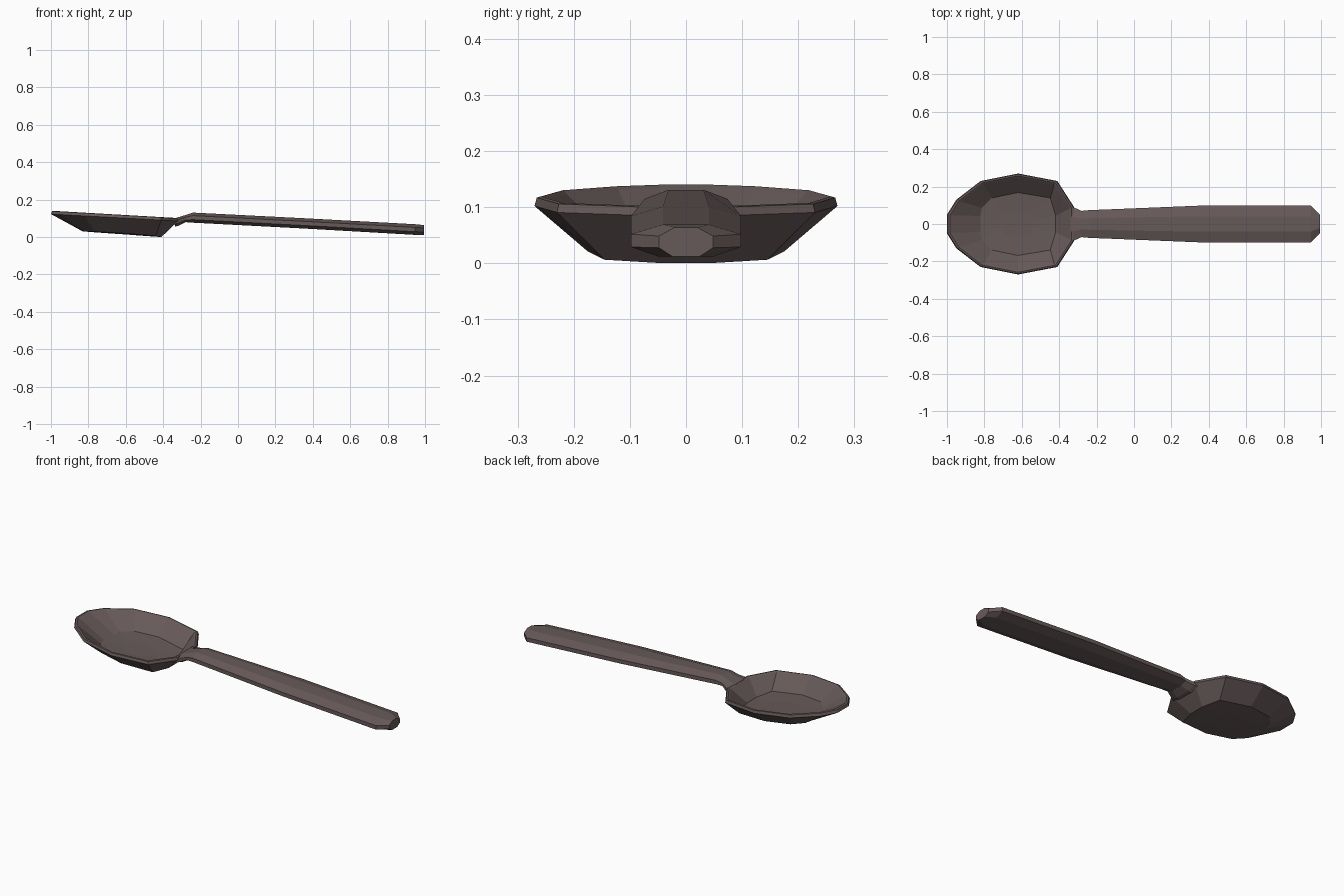
import bpy, bmesh

if "Cube" in bpy.data.objects:
    bpy.data.objects.remove(bpy.data.objects["Cube"])

mat = bpy.data.materials.new("dark brown wood")
mat.diffuse_color = (0.135, 0.102, 0.1, 1)
mat.use_nodes = True
mat.node_tree.nodes["Principled BSDF"].inputs["Base Color"].default_value = mat.diffuse_color


def loft(name, rings):
    """Skin closed rings of equal length and cap both ends."""
    bm = bmesh.new()
    vr = [[bm.verts.new(p) for p in r] for r in rings]
    n = len(vr[0])
    for a, b in zip(vr, vr[1:]):
        for i in range(n):
            j = (i + 1) % n
            bm.faces.new((a[i], a[j], b[j], b[i]))
    bm.faces.new(vr[0])
    bm.faces.new(vr[-1])
    bmesh.ops.recalc_face_normals(bm, faces=bm.faces)
    me = bpy.data.meshes.new(name)
    bm.to_mesh(me)
    bm.free()
    me.materials.append(mat)
    ob = bpy.data.objects.new(name, me)
    bpy.context.collection.objects.link(ob)
    return ob


def mirrored(half):
    return half + [(x, -y) for x, y in reversed(half)]


# bowl: outer floor, outer wall, rim, inner wall, inner floor
rim = mirrored([(-1, .05), (-.95, .13), (-.82, .23), (-.62, .27), (-.41, .23), (-.32, .09)])
floor = mirrored([(-.83, .045), (-.82, .09), (-.765, .145), (-.62, .175), (-.44, .145), (-.41, .045)])
CX = -.63


def scaled(pts, s):
    return [(CX + (x - CX) * s, y * s) for x, y in pts]


def rim_ring(s, dz):
    return [(x, y, .14 - (x0 + 1) * .055 + dz)
            for (x, y), (x0, _) in zip(scaled(rim, s), rim)]


def floor_ring(s, dz):
    return [(x, y, .03 - (x + .83) * .0715 + .2 * y * y + dz) for x, y in scaled(floor, s)]


loft("bowl", [
    floor_ring(.4, 0), floor_ring(1, 0),
    rim_ring(1, -.017), rim_ring(.985, -.002), rim_ring(.955, 0), rim_ring(.925, -.006),
    floor_ring(.96, .02), floor_ring(.4, .018)])


# handle: eight-sided sections (x, half width, bottom, top)
def section(x, w, b, t):
    h = t - b
    half = [(w * .42, t), (w, t - h * .3), (w, b + h * .3), (w * .5, b)]
    return [(x, y, z) for y, z in half + [(-y, z) for y, z in reversed(half)]]


loft("handle", [section(*s) for s in [
    (-.338, .095, .056, .101), (-.32, .088, .06, .106), (-.28, .07, .08, .118),
    (-.24, .074, .077, .131), (.35, .098, .046, .101),
    (.945, .098, .012, .069), (.995, .048, .012, .064)]])
